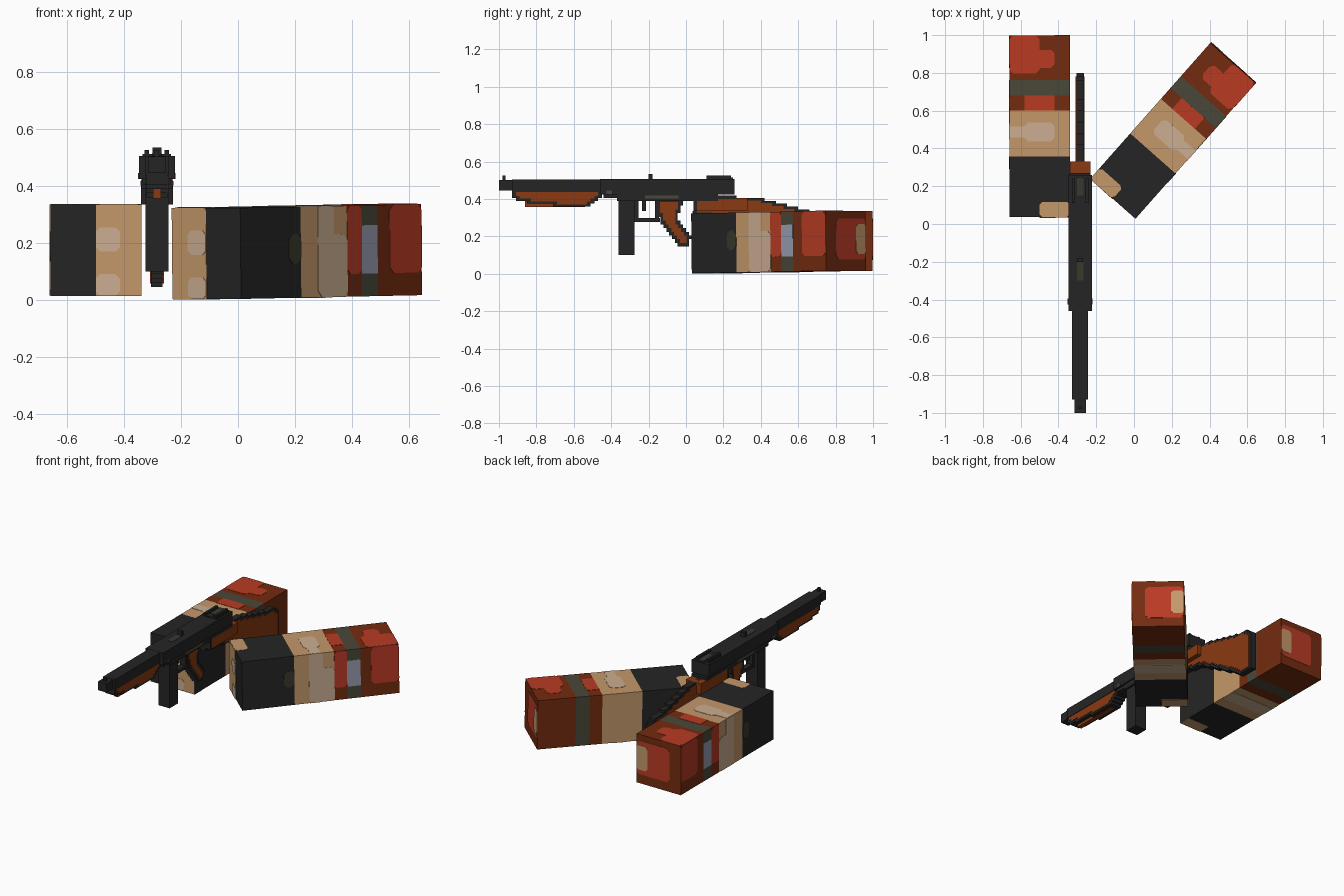
import bpy, bmesh, math
from mathutils import Vector, Matrix

if "Cube" in bpy.data.objects:
    bpy.data.objects.remove(bpy.data.objects["Cube"])


def srgb(h):
    c = [int(h[i:i + 2], 16) / 255 for i in (0, 2, 4)]
    return tuple(v / 12.92 if v <= 0.04045 else ((v + 0.055) / 1.055) ** 2.4 for v in c) + (1,)


MATS = {}
for name, code in dict(black="252525", tan="C4986A", light_tan="CBAE92", red="B93B24", brown="742B10",
                       moss="4A4839", lilac="989DB0", wood="8A3A12", olive="3A392C").items():
    MATS[name] = bpy.data.materials.new(name)
    MATS[name].diffuse_color = srgb(code)


def finish(bm, name, mats, matrix=None):
    if matrix:
        bm.transform(matrix)
    bmesh.ops.recalc_face_normals(bm, faces=bm.faces)
    mesh = bpy.data.meshes.new(name)
    bm.to_mesh(mesh)
    bm.free()
    for m in mats:
        mesh.materials.append(MATS[m])
    obj = bpy.data.objects.new(name, mesh)
    bpy.context.collection.objects.link(obj)
    return obj


def prism(name, pts, offset, mat, matrix=None):
    """Extrude a closed loop of 3D points along an offset."""
    bm = bmesh.new()
    f = bm.faces.new([bm.verts.new(p) for p in pts])
    r = bmesh.ops.extrude_face_region(bm, geom=[f])
    bmesh.ops.translate(bm, vec=offset, verts=[g for g in r["geom"] if isinstance(g, bmesh.types.BMVert)])
    return finish(bm, name, [mat], matrix)


# ---------------------------------------------------------------- sleeves
W, L, H = 0.32, 0.96, 0.32
BANDS = [(0, "black"), (0.32, "tan"), (0.565, "brown"), (0.642, "moss"), (0.725, "brown"), (L, None)]
# (face, a0, a1, b0, b1, colour, layer, chamfer); u = 0 is the inner side
PATCHES = [
    ("top", 0.16, 0.32, 0.76, 0.96, "red", 1, 0.02), ("top", 0.08, 0.22, 0.79, 0.885, "red", 1, 0.02),
    ("top", 0.08, 0.24, 0.565, 0.642, "red", 1, 0),
    ("top", 0.08, 0.24, 0.40, 0.50, "light_tan", 1, 0.02), ("top", 0.22, 0.32, 0.42, 0.48, "light_tan", 1, 0),
    ("top", 0, 0.16, 0, 0.08, "tan", 1, 0.015),
    ("outer", 0.255, 0.32, 0.12, 0.225, "olive", 1, 0.02),
    ("outer", 0.41, 0.495, 0.18, 0.32, "light_tan", 1, 0),
    ("outer", 0.41, 0.565, 0, 0.22, "light_tan", 1, 0.02),
    ("outer", 0.565, 0.642, 0.08, 0.32, "red", 1, 0.015),
    ("outer", 0.642, 0.725, 0.08, 0.25, "lilac", 1, 0),
    ("outer", 0.79, 0.96, 0.08, 0.32, "red", 1, 0.02),
    ("end", 0, 0.24, 0.06, 0.28, "red", 1, 0.02), ("end", 0, 0.08, 0.09, 0.25, "tan", 2, 0.015),
    ("front", 0, 0.16, 0, 0.32, "tan", 1, 0),
    ("front", 0.075, 0.16, 0.155, 0.24, "light_tan", 2, 0.015),
    ("front", 0.075, 0.16, 0, 0.075, "light_tan", 2, 0.015),
    ("bottom", 0, 0.32, 0.40, 0.50, "light_tan", 1, 0.015), ("bottom", 0, 0.16, 0, 0.08, "tan", 1, 0),
]
FACES = {  # surface point from two face coordinates, outward direction
    "top": (lambda a, b: (a, b, H), (0, 0, 1)), "bottom": (lambda a, b: (a, b, 0), (0, 0, -1)),
    "outer": (lambda a, b: (W, a, b), (1, 0, 0)), "end": (lambda a, b: (a, L, b), (0, 1, 0)),
    "front": (lambda a, b: (a, 0, b), (0, -1, 0)),
}


def sleeve(side, matrix):
    # banded box
    bm = bmesh.new()
    rings = [[bm.verts.new((u, v, w)) for u, w in ((0, 0), (W, 0), (W, H), (0, H))] for v, _ in BANDS]
    names = ["black", "tan", "brown", "moss"]
    for i in range(len(BANDS) - 1):
        for k in range(4):
            f = bm.faces.new((rings[i][k], rings[i][(k + 1) % 4], rings[i + 1][(k + 1) % 4], rings[i + 1][k]))
            f.material_index = names.index(BANDS[i][1])
    bm.faces.new(rings[0]).material_index = 0
    bm.faces.new(rings[-1]).material_index = 2
    finish(bm, side + "_sleeve", names, matrix)
    # painted patches as thin plates
    for face, a0, a1, b0, b1, mat, layer, c in PATCHES:
        put, out = FACES[face]
        loop = [(a0 + c, b0), (a1 - c, b0), (a1, b0 + c), (a1, b1 - c),
                (a1 - c, b1), (a0 + c, b1), (a0, b1 - c), (a0, b0 + c)]
        if c == 0:
            loop = [(a0, b0), (a1, b0), (a1, b1), (a0, b1)]
        prism(f"{side}_{face}_patch", [put(*p) for p in loop], Vector(out) * 0.002 * layer, mat, matrix)


sleeve("left", Matrix.Translation((-0.34, 0.037, 0.015)) @ Matrix.Scale(-1, 4, (1, 0, 0)))
sleeve("right", Matrix.Translation((-0.229, 0.243, 0.003)) @ Matrix.Rotation(math.radians(-41.5), 4, "Z")
       @ Matrix.Rotation(math.radians(0.8), 4, "X"))

# ---------------------------------------------------------------- gun
CX = -0.285


def box(name, hw, y0, y1, z0, z1, mat="black", dx=0):
    x = CX + dx - hw
    return prism(name, [(x, y0, z0), (x, y1, z0), (x, y1, z1), (x, y0, z1)], (2 * hw, 0, 0), mat)


def interp(pts, t):
    for (a, p), (b, q) in zip(pts, pts[1:]):
        if t <= b:
            return p + (q - p) * max(0, t - a) / (b - a)
    return pts[-1][1]


def stepped(name, hw, lo, hi, wood_hw, step=0.02, vertical=False):
    """Stair-edged black slab with an inset wooden panel on both sides."""
    n = round((lo[-1][0] - lo[0][0]) / step)
    mids = [lo[0][0] + (i + 0.5) * step for i in range(n)]
    snap = lambda v: round(v / 0.015) * 0.015
    cols = [(m - step / 2, m + step / 2, snap(interp(lo, m)), snap(interp(hi, m))) for m in mids]
    # the panel keeps a one-step border from every neighbouring column
    inner = []
    for i in range(1, n - 1):
        near = cols[i - 1:i + 2]
        inner.append((cols[i][0], cols[i][1], max(c[2] for c in near) + 0.012, min(c[3] for c in near) - 0.012))
    for label, cs, half, mat in (("_frame", cols, hw, "black"), ("_panel", inner, wood_hw, "wood")):
        low = [p for a, b, l, h in cs for p in ((a, l), (b, l))]
        high = [p for a, b, l, h in cs for p in ((a, h), (b, h))]
        loop = low + high[::-1]
        if vertical:
            loop = [(b, a) for a, b in loop]
        clean = [p for i, p in enumerate(loop) if (Vector(p) - Vector(loop[i - 1])).length > 1e-5]
        prism(name + label, [(CX - half, y, z) for y, z in clean], (2 * half, 0, 0), mat)


# barrel, receiver and sights
box("muzzle", 0.03, -1.0, -0.93, 0.445, 0.503)
box("barrel", 0.042, -0.93, -0.46, 0.44, 0.505)
box("front_sight", 0.008, -0.98, -0.965, 0.503, 0.525)
box("receiver", 0.063, -0.46, 0.26, 0.425, 0.506)
box("receiver_base", 0.055, -0.37, 0.17, 0.39, 0.425)
box("receiver_nose", 0.05, -0.44, -0.37, 0.405, 0.425)
box("cocking_knob", 0.016, -0.2, -0.18, 0.506, 0.535)
box("rear_sight_base", 0.05, 0.11, 0.24, 0.506, 0.512)
for s in (-1, 1):
    box("rear_sight_rail", 0.008, 0.11, 0.24, 0.506, 0.526, dx=s * 0.035)
    box("receiver_pin", 0.002, -0.425, -0.395, 0.425, 0.445, "moss", dx=s * 0.064)
    box("selector_plate", 0.002, -0.22, -0.04, 0.402, 0.418, "moss", dx=s * 0.056)
for y in (-0.25, 0.2):
    box("ejection_mark", 0.018, y - 0.05, y + 0.05, 0.506, 0.508 if y < 0 else 0.514, "olive")

# wooden fore grip
stepped("fore_grip", 0.038, [(-0.93, 0.42), (-0.89, 0.385), (-0.72, 0.372), (-0.7, 0.36), (-0.51, 0.36), (-0.45, 0.42)],
        [(-0.93, 0.45), (-0.45, 0.45)], 0.041)
box("fore_grip_keel", 0.014, -0.86, -0.54, 0.357, 0.4, "wood")

# magazine, trigger and guard
box("magazine", 0.041, -0.36, -0.275, 0.1, 0.42)
box("guard_front", 0.02, -0.275, -0.255, 0.28, 0.395)
box("guard_bar", 0.02, -0.275, -0.14, 0.278, 0.298)
box("guard_rear", 0.02, -0.165, -0.145, 0.298, 0.395)
box("trigger", 0.01, -0.235, -0.215, 0.335, 0.395)

# pistol grip, stepped along its height
stepped("pistol_grip", 0.022, [(0.145, -0.035), (0.2, -0.075), (0.28, -0.14), (0.405, -0.16)],
        [(0.145, 0.01), (0.2, 0.025), (0.26, -0.025), (0.3, -0.045), (0.405, -0.01)], 0.025, vertical=True)

# shoulder stock with its neck
box("stock_neck", 0.055, 0.05, 0.33, 0.335, 0.405, "wood")
box("stock_neck_cap", 0.056, 0.04, 0.27, 0.4, 0.42)
box("stock_neck_front", 0.056, 0.04, 0.06, 0.335, 0.4)
stepped("stock", 0.02, [(0.04, 0.32), (0.3, 0.28), (0.5, 0.17), (0.7, 0.045), (0.8, 0.04)],
        [(0.04, 0.41), (0.36, 0.41), (0.56, 0.365), (0.64, 0.34), (0.74, 0.33), (0.8, 0.3)], 0.024)

for m in bpy.data.materials:
    if m.users and not m.is_grease_pencil:
        m.use_nodes = True
        m.node_tree.nodes["Principled BSDF"].inputs["Base Color"].default_value = m.diffuse_color
